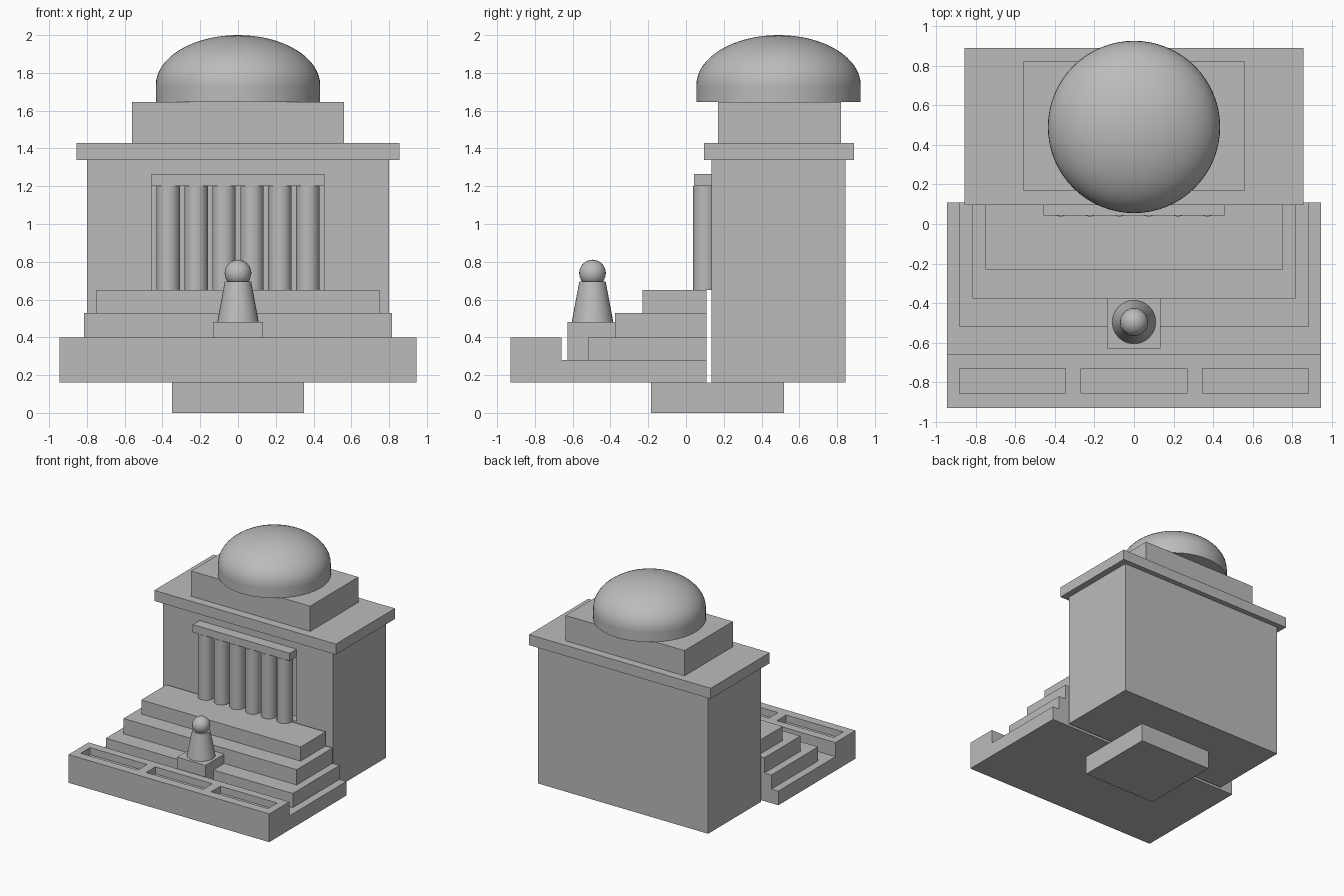
import bpy
import math

default = bpy.data.objects.get("Cube")
if default:
    bpy.data.objects.remove(default, do_unlink=True)

stone = bpy.data.materials.new("grey_stone")
stone.use_nodes = True
stone.diffuse_color = (0.5, 0.5, 0.5, 1)
bsdf = next(n for n in stone.node_tree.nodes if n.type == 'BSDF_PRINCIPLED')
bsdf.inputs["Base Color"].default_value = (0.5, 0.5, 0.5, 1)


def finish(name, smooth=False):
    ob = bpy.context.object
    ob.name = name
    ob.data.name = name
    ob.data.materials.clear()
    ob.data.materials.append(stone)
    bpy.ops.object.transform_apply(location=False, rotation=False, scale=True)
    if smooth:
        bpy.ops.object.shade_smooth_by_angle(angle=math.radians(35))
    return ob


def box(name, x, y, z):
    """Box from (min, max) ranges on each axis."""
    bpy.ops.mesh.primitive_cube_add(size=1, location=[sum(r) / 2 for r in (x, y, z)])
    bpy.context.object.scale = [r[1] - r[0] for r in (x, y, z)]
    return finish(name)


def block(name, half_width, y, z):
    return box(name, (-half_width, half_width), y, z)


def cone(name, r1, r2, y, z, x=0, sides=32):
    bpy.ops.mesh.primitive_cone_add(vertices=sides, radius1=r1, radius2=r2,
                                    depth=z[1] - z[0], location=(x, y, sum(z) / 2))
    return finish(name, True)


def carve(target, cutter):
    mod = target.modifiers.new("carve", 'BOOLEAN')
    mod.operation = 'DIFFERENCE'
    mod.solver = 'EXACT'
    mod.object = cutter
    bpy.context.view_layer.objects.active = target
    bpy.ops.object.modifier_apply(modifier=mod.name)
    bpy.data.objects.remove(cutter, do_unlink=True)


# Foundation and main hall with a recessed porch
block("foundation", 0.35, (-0.185, 0.52), (0, 0.16))
hall = block("hall", 0.80, (0.135, 0.845), (0.16, 1.34))
carve(hall, block("porch_cutter", 0.457, (0.0, 0.21), (0.65, 1.2)))
block("cornice", 0.855, (0.095, 0.89), (1.34, 1.43))
block("attic", 0.56, (0.17, 0.82), (1.43, 1.645))

# Colonnade and lintel
block("lintel", 0.457, (0.043, 0.135), (1.2, 1.265))
for i in range(6):
    cone(f"column_{i + 1}", 0.062, 0.062, 0.1, (0.65, 1.2), x=(i - 2.5) * 0.148)

# Stepped terrace
block("terrace", 0.945, (-0.93, 0.108), (0.16, 0.28))
block("lower_step", 0.88, (-0.52, 0.108), (0.28, 0.40))
block("middle_step", 0.815, (-0.375, 0.108), (0.40, 0.53))
block("upper_step", 0.75, (-0.23, 0.108), (0.53, 0.65))

# Front wall with three sunken basins
wall = block("front_wall", 0.945, (-0.93, -0.66), (0.28, 0.40))
for cx in (-0.613, 0, 0.613):
    carve(wall, box("basin_cutter", (cx - 0.268, cx + 0.268), (-0.855, -0.73), (0.34, 0.5)))

# Statue on its pedestal
block("pedestal", 0.133, (-0.628, -0.37), (0.28, 0.48))
cone("statue_body", 0.11, 0.07, -0.495, (0.48, 0.695))
bpy.ops.mesh.primitive_ico_sphere_add(subdivisions=3, radius=0.071, location=(0, -0.495, 0.74))
finish("statue_head", True)

# Dome: drum with a flattened half sphere on top
cone("dome_drum", 0.435, 0.435, 0.49, (1.645, 1.735), sides=64)
bpy.ops.mesh.primitive_uv_sphere_add(segments=64, ring_count=32, radius=1, location=(0, 0.49, 1.735))
dome = bpy.context.object
for v in dome.data.vertices:
    v.co.z = max(v.co.z, 0)
dome.scale = (0.435, 0.435, 0.265)
finish("dome", True)
